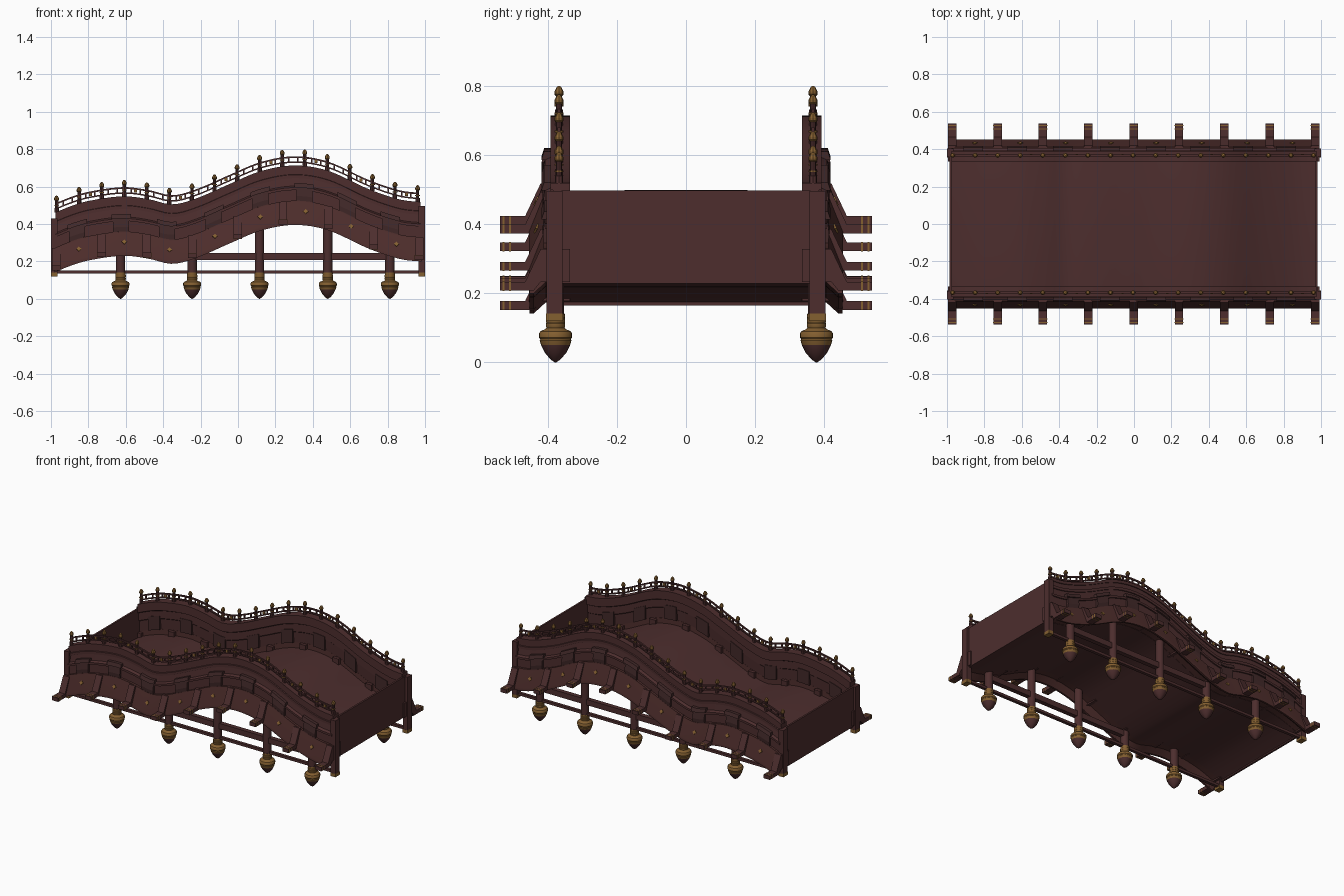
import bpy, bmesh, math
from mathutils import Vector

if "Cube" in bpy.data.objects:
    bpy.data.objects.remove(bpy.data.objects["Cube"])


def material(name, rgb):
    m = bpy.data.materials.new(name)
    m.diffuse_color = (*rgb, 1)
    m.use_nodes = True
    m.node_tree.nodes["Principled BSDF"].inputs["Base Color"].default_value = m.diffuse_color
    return m


WOOD = material("dark red wood", (0.074, 0.027, 0.027))
SKIRT = material("warm red wood", (0.080, 0.028, 0.026))
DARK = material("shadow brown wood", (0.054, 0.022, 0.022))
GOLD = material("aged gold", (0.23, 0.115, 0.03))

# Wavy line of the bridge: underside height along x
KNOTS = [(-1.0, .143), (-.9, .185), (-.8, .215), (-.615, .24), (-.48, .225), (-.35, .197),
         (-.22, .23), (-.04, .308), (.12, .374), (.3, .405), (.48, .377), (.7, .278),
         (.87, .222), (1.0, .208)]


def h(x):
    n = len(KNOTS)
    x = min(max(x, -1), 1)
    i = max(k for k in range(n - 1) if KNOTS[k][0] <= x)

    def slope(k):
        a, b = KNOTS[max(k - 1, 0)], KNOTS[min(k + 1, n - 1)]
        return (b[1] - a[1]) / (b[0] - a[0])
    (x0, z0), (x1, z1) = KNOTS[i], KNOTS[i + 1]
    d = x1 - x0
    t = (x - x0) / d
    return ((2*t**3 - 3*t*t + 1) * z0 + (t**3 - 2*t*t + t) * d * slope(i)
            + (3*t*t - 2*t**3) * z1 + (t**3 - t*t) * d * slope(i + 1))


def finish(name, bm, mats, rule=None, mirror=True, smooth=False):
    bmesh.ops.recalc_face_normals(bm, faces=bm.faces)
    if rule:
        for f in bm.faces:
            f.material_index = rule(f.calc_center_median())
    me = bpy.data.meshes.new(name)
    bm.to_mesh(me)
    bm.free()
    ob = bpy.data.objects.new(name, me)
    bpy.context.collection.objects.link(ob)
    for m in mats:
        me.materials.append(m)
    if smooth:
        bpy.ops.object.select_all(action='DESELECT')
        ob.select_set(True)
        bpy.context.view_layer.objects.active = ob
        bpy.ops.object.shade_smooth_by_angle(angle=math.radians(35))
    if mirror:
        mod = ob.modifiers.new("other side", 'MIRROR')
        mod.use_axis = (False, True, False)
    return ob


def sweep(bm, profile, x0, x1, steps=60, follow=True):
    """Carry a (y, dz) profile along x on the wavy line, or straight."""
    rings = []
    for i in range(steps + 1):
        x = x0 + (x1 - x0) * i / steps
        base = h(x) if follow else 0
        rings.append([bm.verts.new((x, y, base + z)) for y, z in profile])
    n = len(profile)
    for a, b in zip(rings, rings[1:]):
        for k in range(n):
            bm.faces.new((a[k], a[(k + 1) % n], b[(k + 1) % n], b[k]))
    bm.faces.new(rings[0])
    bm.faces.new(rings[-1][::-1])


def rect(y0, y1, z0, z1):
    return [(y0, z0), (y1, z0), (y1, z1), (y0, z1)]


def prism(bm, profile, x, w, dz=0):
    """Block of width w at x with a (y, z) outline."""
    sweep(bm, [(y, z + dz) for y, z in profile], x - w / 2, x + w / 2, 1, False)


def lathe(bm, prof, x, y, z, sides):
    rings = []
    for r, dz in prof:
        rings.append([bm.verts.new((x + r * math.cos(2 * math.pi * k / sides),
                                    y + r * math.sin(2 * math.pi * k / sides), z + dz))
                      for k in range(sides)])
    for a, b in zip(rings, rings[1:]):
        for k in range(sides):
            bm.faces.new((a[k], a[(k + 1) % sides], b[(k + 1) % sides], b[k]))
    bm.faces.new(rings[0][::-1])
    bm.faces.new(rings[-1])


# Deck slab, slightly crowned, and end walls
bm = bmesh.new()
sweep(bm, [(-.362, .02), (.362, .02), (.362, .084), (.17, .093), (-.17, .093), (-.362, .084)], -.975, .975)
finish("deck", bm, [WOOD], mirror=False, smooth=True)
for name, x, z0, z1 in (("left_end_wall", -.98, .165, .43), ("right_end_wall", .975, .228, .497)):
    bm = bmesh.new()
    prism(bm, rect(-.36, .36, z0, z1), x, .012)
    finish(name, bm, [WOOD], mirror=False)

# Flared lower skirt, hollow underneath
bm = bmesh.new()
sweep(bm, [(.355, .022), (.405, .022), (.44, -.01), (.452, -.01), (.453, .01), (.412, .112),
           (.412, .12), (.355, .12)], -.98, .98)
finish("side_skirt", bm, [SKIRT], smooth=True)

# Stepped parapet above it
bm = bmesh.new()
sweep(bm, [(.358, .08), (.398, .08), (.398, .176), (.407, .176), (.407, .19), (.39, .198),
           (.385, .24), (.392, .24), (.392, .258), (.385, .26), (.385, .288), (.391, .288),
           (.391, .308), (.335, .308), (.335, .252), (.346, .246), (.346, .195), (.352, .19)], -.975, .975)
finish("parapet", bm, [WOOD], smooth=True)

# Awning boxes on the parapet, with matching panels inside
bm = bmesh.new()
for x in (-.86, -.625, -.38, -.13, .12, .355, .585, .815):
    sweep(bm, [(.342, .12), (.411, .12), (.414, .145), (.406, .205), (.4, .212), (.342, .212)],
          x - .043, x + .043, 3)
    sweep(bm, [(.39, .19), (.418, .19), (.41, .214), (.39, .214)], x - .052, x + .052, 3)
finish("awning_boxes", bm, [DARK])

# Sloping brackets with projecting feet
bracket_x = [-.972 + .2425 * i for i in range(9)]
bm = bmesh.new()
caps = bmesh.new()
for x in bracket_x:
    prism(bm, [(.335, .022), (.42, .022), (.44, -.003), (.538, -.003), (.538, .022), (.465, .022),
               (.42, .117), (.335, .117)], x, .045, h(x))
    for y in (.505, .524):
        prism(caps, rect(y, y + .006, -.004, .0228), x, .0464, h(x))
finish("brackets", bm, [WOOD])
finish("bracket_gold_bands", caps, [GOLD])

# Gold diamond studs on the skirt
bm = bmesh.new()
for a, b in zip(bracket_x, bracket_x[1:]):
    x = (a + b) / 2
    z = h(x) + .064
    c = Vector((x, .432, z))
    up = Vector((0, -.4, .9)).normalized()
    out = Vector((0, .9, .4)).normalized() * .004
    ring = []
    for k in range(8):
        r = .014 if k % 2 == 0 else .009
        t = k * math.pi / 4
        ring.append(c + Vector((r * math.cos(t), 0, 0)) + up * r * math.sin(t))
    lo = [bm.verts.new(p - out) for p in ring]
    hi = [bm.verts.new(p + out) for p in ring]
    bm.faces.new(lo)
    bm.faces.new(hi)
    for k in range(8):
        bm.faces.new((lo[k], lo[(k + 1) % 8], hi[(k + 1) % 8], hi[k]))
finish("skirt_studs", bm, [GOLD])

# Hanging pillars with acorn ends
for i, x in enumerate((-.628, -.245, .115, .48, .812)):
    bm = bmesh.new()
    top = h(x) + .04
    lathe(bm, [(.002, 0), (.014, .008), (.031, .028), (.042, .05), (.046, .064), (.044, .067),
               (.048, .072), (.048, .083), (.044, .09), (.03, .096), (.026, .1), (.028, .104),
               (.028, .112), (.0265, .114), (.028, .118), (.028, .126), (.0265, .128),
               (.027, .132), (.027, .14), (.025, .141), (.025, top)], x, .377, 0, 20)
    finish(f"pillar_{i + 1}", bm, [WOOD, GOLD], lambda c: int(.052 < c.z < .1405), smooth=True)

# Straight tie beams between the pillars
bm = bmesh.new()
prism(bm, rect(.367, .387, .135, .152), 0, 1.95)
prism(bm, rect(.362, .392, .207, .244), .29, 1.05)
finish("tie_beams", bm, [WOOD])

# End posts with gold shoes
bm = bmesh.new()
shoes = bmesh.new()
for x, top in ((-.982, .43), (.982, .495)):
    prism(bm, rect(.357, .403, .14, top), x, .034)
    prism(shoes, rect(.356, .404, .12, .142), x, .036)
finish("end_posts", bm, [WOOD])
finish("end_post_shoes", shoes, [GOLD])

# Railing: turned posts, two sagging rails, gold rosettes
bm = bmesh.new()
rails = bmesh.new()
gold = bmesh.new()
post_x = [-.97 + 1.93 * i / 16 for i in range(17)]
for x in post_x:
    z = h(x) + .305
    lathe(bm, [(.012, 0), (.012, .022), (.009, .024), (.009, .066)], x, .367, z, 8)
    lathe(gold, [(.009, .064), (.013, .068), (.013, .076), (.010, .082), (.007, .088), (.002, .091)],
          x, .367, z, 8)
    lathe(gold, [(.0125, .034), (.0125, .039)], x, .367, z, 8)
for i, (a, b) in enumerate(zip(post_x, post_x[1:])):
    m = (a + b) / 2
    for t in (.3, .7):
        x = a + (b - a) * t
        prism(rails, rect(.363, .371, .322, .352), x, .008, h(x))
    if i % 2:
        prism(gold, rect(.361, .373, .332, .348), m, .016, h(m))
for z0, z1 in ((.322, .330), (.348, .357)):
    sweep(rails, rect(.362, .372, z0, z1), -.97, .96)
finish("railing_posts", bm, [WOOD])
finish("rails", rails, [WOOD])
finish("railing_gold", gold, [GOLD])
